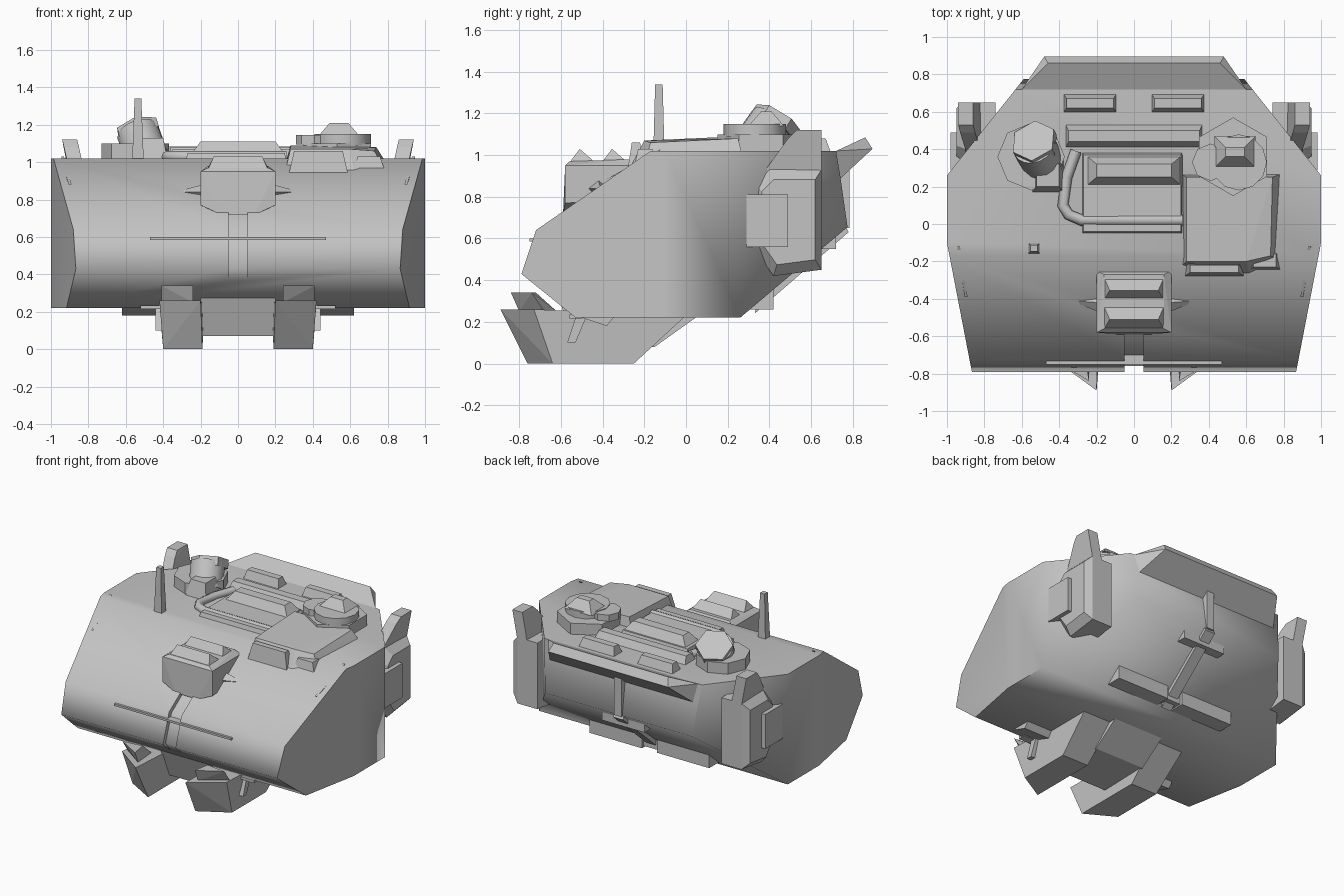
import bpy
import bmesh
from math import radians, cos, sin, tau
from mathutils import Vector, Matrix

default_cube = bpy.data.objects.get("Cube")
if default_cube:
    bpy.data.objects.remove(default_cube)

grey = bpy.data.materials.new("armour_grey")
grey.use_nodes = True
colour = (.55, .55, .55, 1)
grey.diffuse_color = colour
grey.node_tree.nodes["Principled BSDF"].inputs["Base Color"].default_value = colour


def finish(name, bm, mirror=False, smooth=0):
    """Turn a bmesh into a shaded object, optionally mirrored across x."""
    bmesh.ops.recalc_face_normals(bm, faces=bm.faces)
    mesh = bpy.data.meshes.new(name)
    bm.to_mesh(mesh)
    bm.free()
    mesh.materials.append(grey)
    obj = bpy.data.objects.new(name, mesh)
    bpy.context.collection.objects.link(obj)
    if mirror:
        obj.modifiers.new("mirror_sides", 'MIRROR').use_mirror_merge = False
    if smooth:
        shade(obj, smooth)
    return obj


def select_only(obj):
    bpy.ops.object.select_all(action='DESELECT')
    obj.select_set(True)
    bpy.context.view_layer.objects.active = obj


def shade(obj, degrees):
    select_only(obj)
    bpy.ops.object.shade_smooth_by_angle(angle=radians(degrees))


def solid(name, points, mirror=False):
    """Convex part wrapped around a few corner points."""
    bm = bmesh.new()
    for point in points:
        bm.verts.new(point)
    bmesh.ops.convex_hull(bm, input=bm.verts)
    bmesh.ops.dissolve_limit(bm, angle_limit=radians(2), verts=bm.verts, edges=bm.edges)
    return finish(name, bm, mirror)


def extrude(name, outline, start, depth):
    """Sweep a flat outline of 3D points along a vector."""
    bm = bmesh.new()
    face = bm.faces.new([bm.verts.new(Vector(p) + Vector(start)) for p in outline])
    swept = bmesh.ops.extrude_face_region(bm, geom=[face])
    verts = [v for v in swept["geom"] if isinstance(v, bmesh.types.BMVert)]
    bmesh.ops.translate(bm, verts=verts, vec=depth)
    return finish(name, bm)


def side_slab(name, profile, half_width):
    outline = [(0, y, z) for y, z in profile]
    return extrude(name, outline, (-half_width, 0, 0), (2 * half_width, 0, 0))


def block(name, x, y, z, inset_x=0, inset_y=0, mirror=False):
    """Box given by its ranges, with the top face drawn in."""
    low = [(a, b, z[0]) for a in x for b in y]
    high = [(a, b, z[1]) for a in (x[0] + inset_x, x[1] - inset_x)
            for b in (y[0] + inset_y, y[1] - inset_y)]
    return solid(name, low + high, mirror)


def drum(name, centre, radius, height, sides=6, top=None, tilt=None):
    bm = bmesh.new()
    bmesh.ops.create_cone(bm, cap_ends=True, segments=sides, radius1=radius,
                          radius2=top or radius, depth=height)
    turn = Vector((0, 0, 1)).rotation_difference(Vector(tilt or (0, 0, 1)))
    matrix = Matrix.Translation(centre) @ turn.to_matrix().to_4x4()
    bmesh.ops.transform(bm, matrix=matrix, verts=bm.verts)
    return finish(name, bm, smooth=40 if sides > 8 else 0)


def carve(target, cutter, operation):
    mod = target.modifiers.new(operation, 'BOOLEAN')
    mod.object, mod.operation, mod.solver = cutter, operation, 'EXACT'
    select_only(target)
    bpy.ops.object.modifier_apply(modifier=mod.name)
    bpy.data.objects.remove(cutter)


# Main body: side profile trimmed by the plan outline, with a front groove
body = side_slab("body", [(-.53, .22), (-.79, .43), (-.72, .64), (-.17, 1.02),
                          (.72, 1.02), (.74, .9), (.775, .655), (.26, .22)], 1.2)
half_plan = [(.865, -.8), (1, -.1), (1, .26), (.57, .8)]
plan = half_plan + [(-x, y) for x, y in reversed(half_plan)]
carve(body, extrude("plan_cutter", [(x, y, 0) for x, y in plan], (0, 0, 0), (0, 0, 2)),
      'INTERSECT')
carve(body, side_slab("groove_cutter", [(-.66, .3), (-.76, .43), (-.69, .625), (-.54, .73),
                                        (-.6, .9), (-.9, .7), (-.9, .3)], .05), 'DIFFERENCE')
shade(body, 72)

# Overhanging rear lip
solid("rear_lip", [(side * x, y, z) for side in (-1, 1) for x, y, z in
                   [(.46, .86, 1.085), (.48, .895, 1.03), (.6, .72, 1.02), (.6, .7, .85)]])

# Thin ribs across the front
block("front_rib", (-.47, .47), (-.75, -.7), (.585, .6))
block("lower_front_rib", (-.52, .52), (-.56, -.5), (.215, .235))
solid("side_rib", [(.93, -.12, 1.03), (.93, -.14, 1), (.89, -.39, .88),
                   (.905, -.39, .88), (.945, -.12, 1.03), (.945, -.14, 1)], mirror=True)

# Feet, toe caps and the chin between them
solid("foot", [(.2, -.89, .26), (.42, -.73, .26), (.19, -.76, 0), (.4, -.64, 0),
               (.19, -.25, 0), (.4, -.25, 0), (.18, 0, .23), (.42, 0, .23)], mirror=True)
solid("toe_cap", [(.24, -.84, .34), (.41, -.74, .34), (.24, -.8, .25), (.41, -.68, .25),
                  (.26, -.72, .34), (.26, -.62, .25)], mirror=True)
solid("foot_bracket", [(x, y, z) for x in (.4, .62) for y, z in
                       [(-.53, .23), (-.38, .18), (-.34, .23)]], mirror=True)
solid("ankle_fin", [(x, y, z) for x in (.4, .44) for y, z in
                    [(-.57, .1), (-.53, .1), (-.48, .22), (-.53, .22)]], mirror=True)
side_slab("chin", [(-.6, .28), (-.52, .07), (-.15, .08), (.06, .23)], .2)

# Underside rail, crossbar and rear hinge
solid("underside_rail", [(x, y, z) for x in (-.04, .04) for y, z in
                         [(.33, .24), (.35, .34), (.78, .63), (.75, .69)]])
block("underside_crossbar", (.06, .48), (.28, .42), (.26, .42), mirror=True)
block("crossbar_hub", (-.07, .07), (.27, .4), (.27, .4))
block("rear_hinge", (-.17, .17), (.64, .72), (.55, .7))
block("rear_post", (-.03, .03), (.7, .785), (.65, .95))

# Front sensor housing with two ridges and side wings
solid("sensor_housing", [(side * x, y, z) for side in (-1, 1) for x, y, z in
                         [(.2, -.58, .95), (.2, -.58, .77), (.09, -.59, .72), (.1, -.3, .72),
                          (.2, -.4, .78), (.2, -.25, .95), (.16, -.56, .97), (.16, -.27, .98)]])
for label, peak in (("front", -.51), ("rear", -.355)):
    solid("sensor_ridge_" + label, [(side * x, peak + y, z) for side in (-1, 1) for x, y, z in
                                    [(.165, -.06, .95), (.13, 0, 1.03), (.165, .08, .96)]])
solid("sensor_wing", [(.19, -.47, .84), (.19, -.37, .84), (.34, -.41, .84),
                      (.19, -.42, .88), (.19, -.42, .79)], mirror=True)

# Antenna
block("antenna", (-.57, -.5), (-.16, -.1), (.9, 1.34), inset_x=.017, inset_y=.012)

# Roof hatch, its rail, and the boxes behind it
block("hatch_base", (-.29, .27), (-.07, .4), (.95, 1.05), inset_x=.02, inset_y=.03)
block("hatch_cover", (-.26, .26), (.2, .37), (1.03, 1.11), inset_x=.06, inset_y=.05)
block("roof_bar", (-.37, .37), (.4, .54), (1, 1.07), inset_x=.02, inset_y=.04)
block("roof_box", (.09, .38), (.59, .7), (1, 1.08), inset_x=.02, inset_y=.03, mirror=True)

rail_curve = bpy.data.curves.new("hatch_rail", 'CURVE')
rail_curve.dimensions = '3D'
rail_curve.bevel_depth = .03
rail_curve.bevel_resolution = 2
rail_curve.use_fill_caps = True
spline = rail_curve.splines.new('POLY')
rail_path = [(-.31, .39), (-.36, .25), (-.38, .1), (-.35, .05), (-.28, .02), (.26, .02)]
spline.points.add(len(rail_path) - 1)
for point, (x, y) in zip(spline.points, rail_path):
    point.co = (x, y, 1.03, 1)
rail_curve.materials.append(grey)
rail = bpy.data.objects.new("hatch_rail", rail_curve)
bpy.context.collection.objects.link(rail)

# Raised armour box on the left roof
solid("roof_armour", [(.25, -.23, .94), (.62, -.27, .94), (.28, -.2, 1.07), (.6, -.2, 1.07),
                      (.28, .25, 1.09), (.74, .25, 1.08), (.79, .27, 1), (.79, -.2, .95),
                      (.25, .27, .98), (.73, -.17, 1.06)])
block("armour_nose", (.27, .59), (-.28, -.2), (.93, 1.06), inset_x=.03, inset_y=.02)
block("armour_corner", (.61, .79), (-.25, -.14), (.94, 1.03), inset_x=.03, inset_y=.02)

# Left roof cupola
drum("cupola_base", (.53, .36, 1.05), .21, .1)
drum("cupola_ring", (.56, .33, 1.12), .15, .06, sides=12)
drum("cupola_neck", (.41, .33, 1.12), .1, .05, sides=8)
block("cupola_cap", (.43, .65), (.3, .47), (1.14, 1.21), inset_x=.06, inset_y=.06)

# Right roof periscope, tilted back
drum("periscope_foot", (-.55, .36, 1.06), .18, .08, sides=8)
drum("periscope_body", (-.51, .37, 1.09), .115, .18, sides=16, tilt=(-.25, .5, .7))
drum("periscope_head", (-.53, .43, 1.155), .125, .06, tilt=(-.25, .5, .8))
block("periscope_box", (-.55, -.37), (.16, .36), (.98, 1.13), inset_x=.03, inset_y=.04)

# Side pods with an upright blade and outer box
pod_outline = [(.315, .57), (.42, .42), (.65, .45), (.65, .93), (.4, .93), (.33, .86)]
solid("side_pod", [(x, .5 + (y - .5) * size, .69 + (z - .69) * size)
                   for x, size in ((.74, 1), (.9, 1), (.95, .8)) for y, z in pod_outline],
      mirror=True)
solid("pod_blade", [(x + lean, y, z) for x in (.81, .89) for lean, y, z in
                    [(0, .36, .9), (.04, .49, 1.08), (.05, .53, 1.12),
                     (.05, .65, 1.12), (0, .65, .86)]], mirror=True)
block("pod_box", (.84, .98), (.29, .49), (.56, .81), mirror=True)
